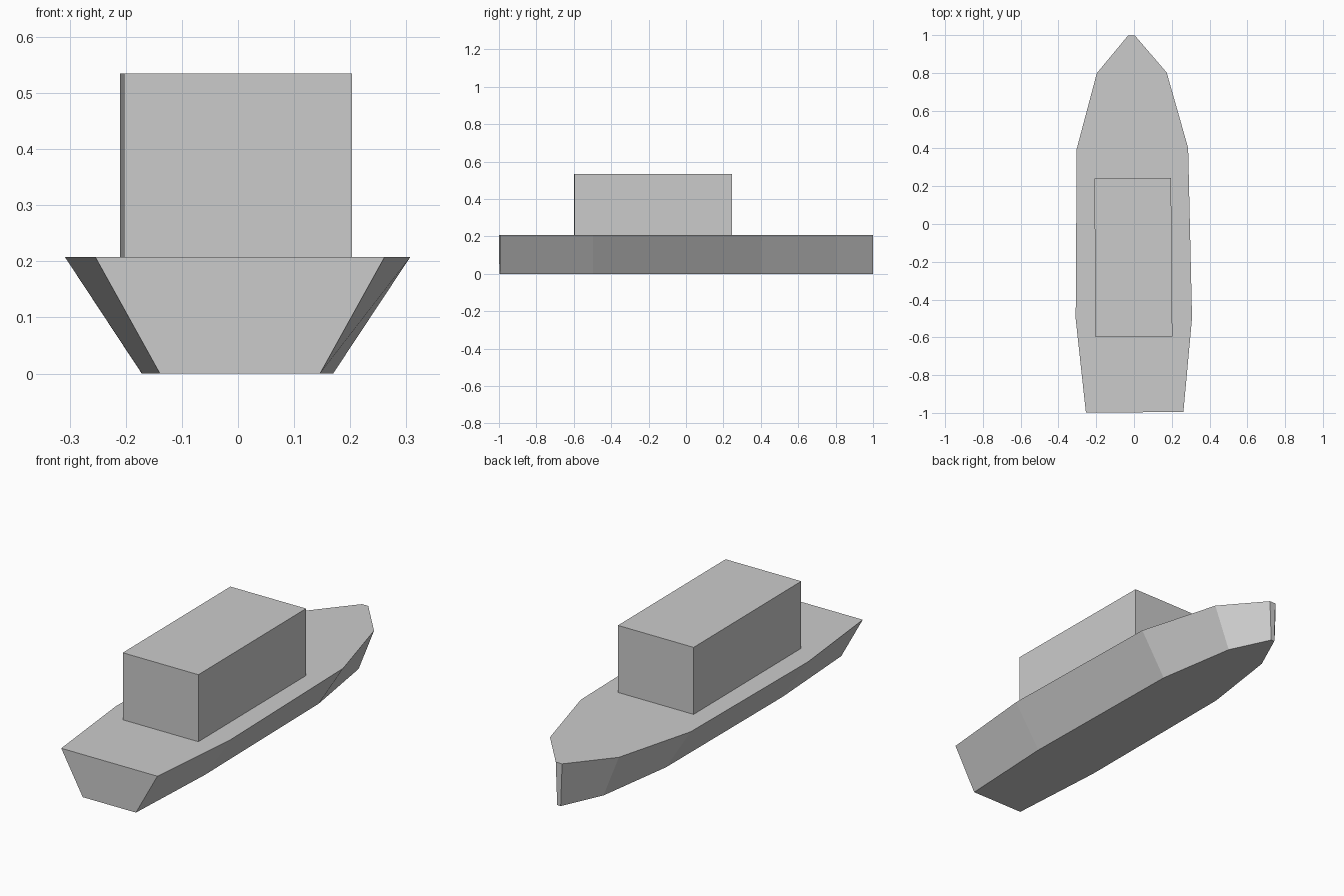
import bpy
import bmesh

if "Cube" in bpy.data.objects:
    bpy.data.objects.remove(bpy.data.objects["Cube"])

paint = bpy.data.materials.new("plain grey")
paint.diffuse_color = (0.6, 0.6, 0.6, 1)
paint.use_nodes = True
paint.node_tree.nodes["Principled BSDF"].inputs["Base Color"].default_value = paint.diffuse_color


def loft(name, bottom, top, z0, z1):
    """Solid between two outlines with equal point counts."""
    bm = bmesh.new()
    low = [bm.verts.new((x, y, z0)) for x, y in bottom]
    high = [bm.verts.new((x, y, z1)) for x, y in top]
    bm.faces.new(low)
    bm.faces.new(high)
    n = len(low)
    for i in range(n):
        j = (i + 1) % n
        bm.faces.new((low[i], low[j], high[j], high[i]))
    bmesh.ops.recalc_face_normals(bm, faces=bm.faces)
    mesh = bpy.data.meshes.new(name)
    bm.to_mesh(mesh)
    bm.free()
    mesh.materials.append(paint)
    obj = bpy.data.objects.new(name, mesh)
    bpy.context.collection.objects.link(obj)
    return obj


# The boat is turned very slightly about the vertical axis
def turn(points):
    return [(x - 0.005 - 0.0085 * y, y + 0.0085 * x) for x, y in points]


# Hull: half widths along the length, narrower at the keel
stations = [(0.258, -0.997), (0.308, -0.5), (0.295, 0.4), (0.185, 0.8), (0.017, 0.999)]


def outline(scale):
    right = [(w * scale, y) for w, y in stations]
    return turn(right + [(-x, y) for x, y in reversed(right)])


loft("hull", outline(0.553), outline(1.0), 0.0, 0.208)

# Cabin: plain block on the deck
cabin = turn([(0.203, -0.597), (0.203, 0.243), (-0.203, 0.243), (-0.203, -0.597)])
loft("cabin", cabin, cabin, 0.207, 0.535)
